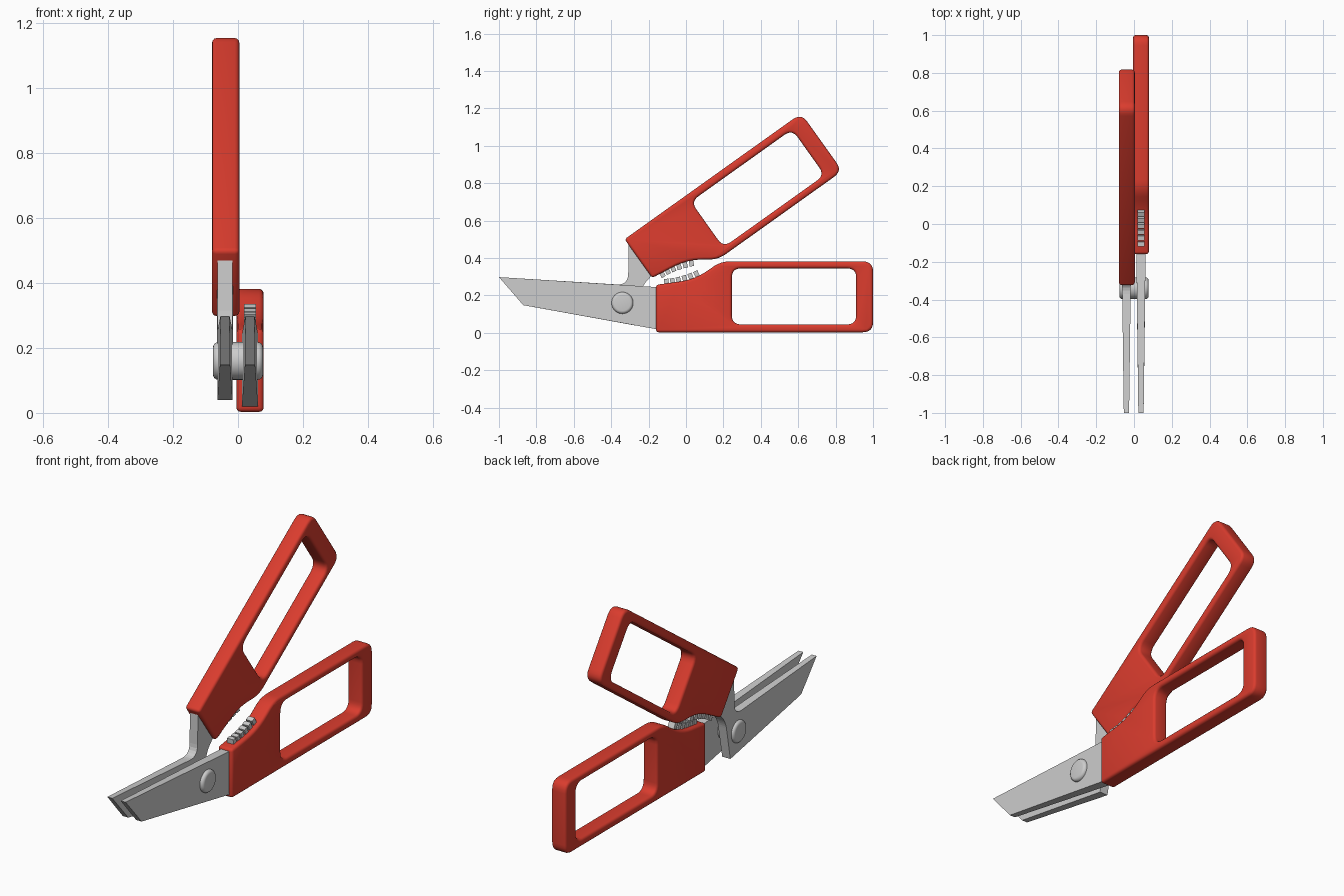
import bpy, bmesh, math
from mathutils import Vector, Matrix

cube = bpy.data.objects.get("Cube")
if cube:
    bpy.data.objects.remove(cube, do_unlink=True)


def material(name, rgb):
    m = bpy.data.materials.new(name)
    m.use_nodes = True
    m.diffuse_color = (*rgb, 1)
    bsdf = next(n for n in m.node_tree.nodes if n.type == 'BSDF_PRINCIPLED')
    bsdf.inputs["Base Color"].default_value = (*rgb, 1)
    return m


RED = material("red plastic", (0.70, 0.045, 0.027))
STEEL = material("light steel", (0.61, 0.61, 0.61))

# Side-plane placement of the two arms: the upper one is flipped and swung open
ANGLE = math.radians(35.5)
ALONG = Vector((math.cos(ANGLE), math.sin(ANGLE)))
DOWN = Vector((math.sin(ANGLE), -math.cos(ANGLE)))


def lower(p):
    return Vector(p)


def upper(p):
    return Vector((-0.33, 0.503)) + ALONG * (p[0] + 0.16) + DOWN * p[1]


def rounded(points, steps=6):
    """Round the corners of (y, z, radius) points."""
    out = []
    n = len(points)
    for i, (y, z, r) in enumerate(points):
        c = Vector((y, z))
        if r == 0:
            out.append(c)
            continue
        a = (Vector(points[i - 1][:2]) - c).normalized() * r
        b = (Vector(points[(i + 1) % n][:2]) - c).normalized() * r
        for k in range(steps + 1):
            t = k / steps
            out.append(c + a * (1 - t) ** 2 + b * t ** 2)
    return out


def slab(name, outline, x, half, mat):
    """Extrude a side outline across x; half gives the half thickness at y."""
    bm = bmesh.new()
    sides = [[bm.verts.new((x + s * half(p.x), p.x, p.y)) for p in outline] for s in (-1, 1)]
    for ring in sides:
        bm.faces.new(ring)
    n = len(outline)
    for i in range(n):
        j = (i + 1) % n
        bm.faces.new((sides[0][i], sides[0][j], sides[1][j], sides[1][i]))
    bmesh.ops.recalc_face_normals(bm, faces=bm.faces)
    return finish(name, bm, mat)


def finish(name, bm, mat):
    me = bpy.data.meshes.new(name)
    bm.to_mesh(me)
    bm.free()
    me.materials.append(mat)
    ob = bpy.data.objects.new(name, me)
    bpy.context.collection.objects.link(ob)
    return ob


def activate(ob):
    bpy.ops.object.select_all(action='DESELECT')
    ob.select_set(True)
    bpy.context.view_layer.objects.active = ob


def soften(ob, width, segments):
    activate(ob)
    mod = ob.modifiers.new("Soft edges", 'BEVEL')
    mod.width = width
    mod.segments = segments
    mod.limit_method = 'ANGLE'
    mod.angle_limit = math.radians(40)
    mod.use_clamp_overlap = False
    bpy.ops.object.modifier_apply(modifier=mod.name)
    bpy.ops.object.shade_smooth_by_angle(angle=math.radians(35))


GRIP = [(-0.16, 0.003, 0), (1.0, 0.003, 0.055), (1.0, 0.382, 0.055),
        (0.185, 0.382, 0.05), (0.05, 0.285, 0.09), (-0.16, 0.257, 0)]
FINGER_HOLE = [(0.245, 0.045, 0.05), (0.91, 0.045, 0.05),
               (0.91, 0.345, 0.05), (0.245, 0.345, 0.05)]


def make_handle(name, place, x):
    ob = slab(name, [place(p) for p in rounded(GRIP)], x, lambda y: 0.042, RED)
    cutter = slab("hole_cutter", [place(p) for p in rounded(FINGER_HOLE)], x, lambda y: 0.2, RED)
    cutter.hide_render = True
    activate(ob)
    mod = ob.modifiers.new("Finger hole", 'BOOLEAN')
    mod.operation = 'DIFFERENCE'
    mod.solver = 'EXACT'
    mod.object = cutter
    bpy.ops.object.modifier_apply(modifier=mod.name)
    bpy.data.objects.remove(cutter, do_unlink=True)
    soften(ob, 0.014, 3)


def make_teeth(name, place, x):
    """Row of small blocks following the curved inner edge of the grip."""
    bm = bmesh.new()
    for i in range(6):
        y = -0.105 + i * 0.032
        z = 0.276 + 0.042 * (i / 5) ** 1.6
        tilt = 0.1 + 0.07 * i
        c, s = math.cos(tilt), math.sin(tilt)
        corners = [place((y + a * c - b * s, z + a * s + b * c))
                   for a, b in ((-0.012, -0.03), (0.012, -0.03), (0.012, 0.013), (-0.012, 0.013))]
        rings = [[bm.verts.new((x + d, p.x, p.y)) for p in corners] for d in (-0.018, 0.018)]
        for ring in rings:
            bm.faces.new(ring)
        for k in range(4):
            j = (k + 1) % 4
            bm.faces.new((rings[0][k], rings[0][j], rings[1][j], rings[1][k]))
    bmesh.ops.recalc_face_normals(bm, faces=bm.faces)
    finish(name, bm, STEEL)


for side, place, x in (("lower", lower, 0.037), ("upper", upper, -0.038)):
    make_handle(side + "_handle", place, x)
    make_teeth(side + "_ratchet_teeth", place, x)


# Blades thin out towards the tip
def blade_half(y):
    return 0.014 + 0.011 * min(1, (y + 1) / 0.84)


slab("lower_blade", rounded([(-1, 0.298, 0), (-0.87, 0.148, 0), (-0.16, 0.02, 0),
                             (-0.1, 0.02, 0), (-0.1, 0.241, 0)]), 0.037, blade_half, STEEL)
slab("upper_blade", rounded([(-1, 0.298, 0), (-0.87, 0.148, 0), (-0.275, 0.04, 0),
                             (-0.235, 0.25, 0.04), (-0.175, 0.315, 0), (-0.16, 0.37, 0),
                             (-0.25, 0.49, 0), (-0.306, 0.478, 0),
                             (-0.31, 0.255, 0.06)]), -0.04, blade_half, STEEL)

# Pivot pin through both blades
bm = bmesh.new()
bmesh.ops.create_cone(bm, cap_ends=True, segments=40, radius1=0.058, radius2=0.058, depth=0.154,
                      matrix=Matrix.Translation((0, -0.34, 0.16)) @ Matrix.Rotation(math.pi / 2, 4, 'Y'))
pin = finish("pivot_pin", bm, STEEL)
soften(pin, 0.016, 4)
